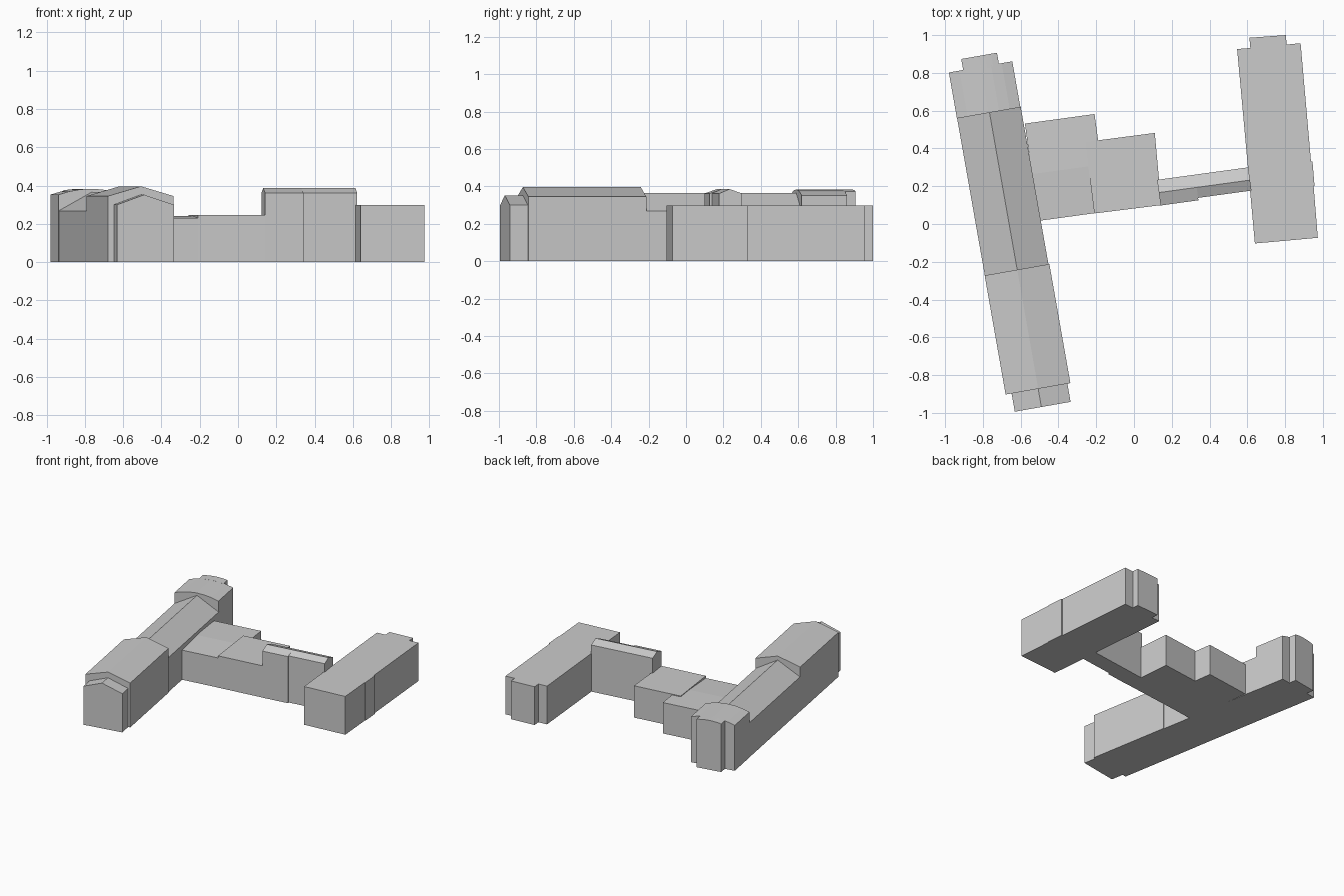
import bpy
import bmesh
from math import radians
from mathutils import Matrix

cube = bpy.data.objects.get("Cube")
if cube:
    bpy.data.objects.remove(cube, do_unlink=True)

# One plain stone colour for the whole complex
stone = bpy.data.materials.new("light_grey_stone")
stone.use_nodes = True
grey = (0.6, 0.6, 0.6, 1.0)
stone.diffuse_color = grey
stone.node_tree.nodes["Principled BSDF"].inputs["Base Color"].default_value = grey


def extrude(name, outline, direction, matrix=Matrix()):
    """Sweep a closed 3D outline along a direction into a solid."""
    bm = bmesh.new()
    base = bm.faces.new([bm.verts.new(p) for p in outline])
    swept = bmesh.ops.extrude_face_region(bm, geom=[base], use_keep_orig=True)
    top = [g for g in swept["geom"] if isinstance(g, bmesh.types.BMVert)]
    bmesh.ops.translate(bm, verts=top, vec=direction)
    bm.transform(matrix)
    bmesh.ops.recalc_face_normals(bm, faces=bm.faces)
    mesh = bpy.data.meshes.new(name)
    bm.to_mesh(mesh)
    bm.free()
    mesh.materials.append(stone)
    obj = bpy.data.objects.new(name, mesh)
    bpy.context.collection.objects.link(obj)
    return obj


def flat_block(name, footprint, height):
    extrude(name, [(x, y, 0) for x, y in footprint], (0, 0, height))


def roofed_block(name, roof, start, end, degrees):
    """Gable profile (across, height) swept from start to end on a turned axis."""
    profile = [(roof[0][0], 0)] + roof + [(roof[-1][0], 0)]
    extrude(name, [(s, start, z) for s, z in profile], (0, end - start, 0),
            Matrix.Rotation(radians(degrees), 4, "Z"))


def gable(left, right, eave, ridge, middle=-0.651):
    return [(left, eave), (middle, ridge), (right, eave)]


# Long west wing, four sections on one axis
WEST = 10
roofed_block("west_front_porch", gable(-0.794, -0.494, 0.30, 0.352), -0.869, -0.76, WEST)
roofed_block("west_front_section", gable(-0.826, -0.478, 0.345, 0.396), -0.771, -0.131, WEST)
roofed_block("west_middle_section", gable(-0.825, -0.483, 0.268, 0.365), -0.135, 0.72, WEST)


# Low arched roof over the back section and its bay
def arch(left, right):
    steps = [left + (right - left) * i / 6 for i in range(7)]
    return [(s, 0.383 - 1.05 * (s + 0.655) ** 2) for s in steps]


roofed_block("west_back_section", arch(-0.826, -0.485), 0.713, 0.960, WEST)
roofed_block("west_back_bay", arch(-0.749, -0.557), 0.95, 1.019, WEST)

# Low link beside the west wing, with a slightly sloping front roof
LINK = 7.8 - 90
roofed_block("low_link", [(-0.605, 0.24), (-0.335, 0.242), (-0.085, 0.23)],
             -0.50, -0.128, LINK)

# Flat central block
flat_block("central_block",
           [(-0.21, 0.056), (0.145, 0.10), (0.11, 0.482), (-0.258, 0.434)], 0.247)

# Tall narrow link to the east wing, stepped at the front
for name, front, start, end in (("tall_link_west", -0.078, 0.153, 0.355),
                                ("tall_link_east", -0.091, 0.355, 0.640)):
    roofed_block(name, gable(-0.215, front, 0.362, 0.386, -0.147), start, end, LINK)

# Flat-roofed east wing with a side bay and a back bay
flat_block("east_wing",
           [(0.64, -0.103), (0.973, -0.073), (0.951, 0.20), (0.956, 0.20),
            (0.945, 0.332), (0.937, 0.331), (0.882, 0.957), (0.808, 0.95),
            (0.804, 1.0), (0.611, 0.986), (0.616, 0.932), (0.546, 0.926)], 0.297)
